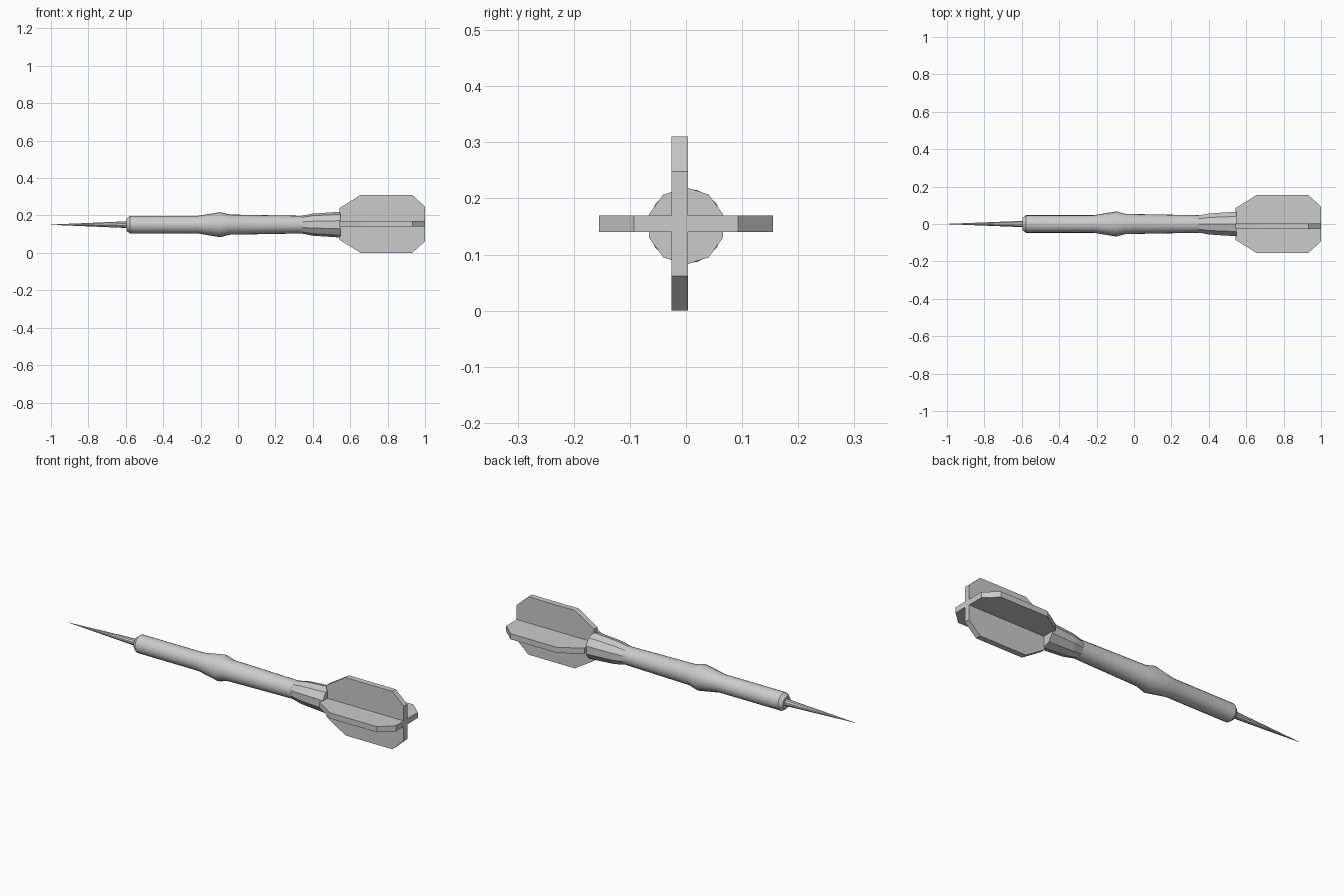
import bpy, bmesh
from math import sin, cos, pi

if "Cube" in bpy.data.objects:
    bpy.data.objects.remove(bpy.data.objects["Cube"])

AXIS_Z = 0.151


def lathe(name, profile, sides, smooth):
    """Revolve (x, radius) pairs about the dart's long axis."""
    bm = bmesh.new()
    rings = []
    for x, r in profile:
        rings.append([bm.verts.new((x, r * cos(pi / 2 + 2 * pi * i / sides),
                                    AXIS_Z + r * sin(pi / 2 + 2 * pi * i / sides)))
                      for i in range(sides)])
    for a, b in zip(rings, rings[1:]):
        for i in range(sides):
            j = (i + 1) % sides
            bm.faces.new((a[i], a[j], b[j], b[i]))
    bm.faces.new(rings[0])
    bm.faces.new(rings[-1])
    return finish(name, bm, smooth)


def finish(name, bm, smooth=False):
    bmesh.ops.recalc_face_normals(bm, faces=bm.faces)
    me = bpy.data.meshes.new(name)
    bm.to_mesh(me)
    bm.free()
    ob = bpy.data.objects.new(name, me)
    bpy.context.collection.objects.link(ob)
    if smooth:
        bpy.ops.object.select_all(action='DESELECT')
        ob.select_set(True)
        bpy.context.view_layer.objects.active = ob
        bpy.ops.object.shade_smooth_by_angle(angle=0.55)
    return ob


def flight(name, vertical):
    """Clipped-corner plate, symmetric about the dart axis."""
    half = [(0.543, 0.085), (0.655, 0.155), (0.932, 0.155), (1.0, 0.093)]
    outline = half + [(x, -w) for x, w in reversed(half)]
    t = 0.015
    bm = bmesh.new()
    if vertical:
        place = lambda x, w, s: (x, -0.011 + s, 0.155 + w)
    else:
        place = lambda x, w, s: (x, w, 0.155 + s)
    face = bm.faces.new([bm.verts.new(place(x, w, -t)) for x, w in outline])
    new = bmesh.ops.extrude_face_region(bm, geom=[face])["geom"]
    move = (0, 2 * t, 0) if vertical else (0, 0, 2 * t)
    bmesh.ops.translate(bm, vec=move, verts=[v for v in new if isinstance(v, bmesh.types.BMVert)])
    return finish(name, bm)


# Needle point
lathe("needle_point", [(-1.0, 0.0008), (-0.59, 0.018)], 10, True)
# Barrel with chamfered nose and raised grip collar
lathe("barrel", [(-0.597, 0.032), (-0.578, 0.047), (-0.215, 0.047), (-0.095, 0.067),
                 (-0.045, 0.054), (0.345, 0.047)], 20, True)
# Faceted flared socket
lathe("flared_socket", [(0.34, 0.047), (0.40, 0.059), (0.548, 0.069)], 10, False)
# Crossed flights
flight("upright_flight", True)
flight("level_flight", False)
